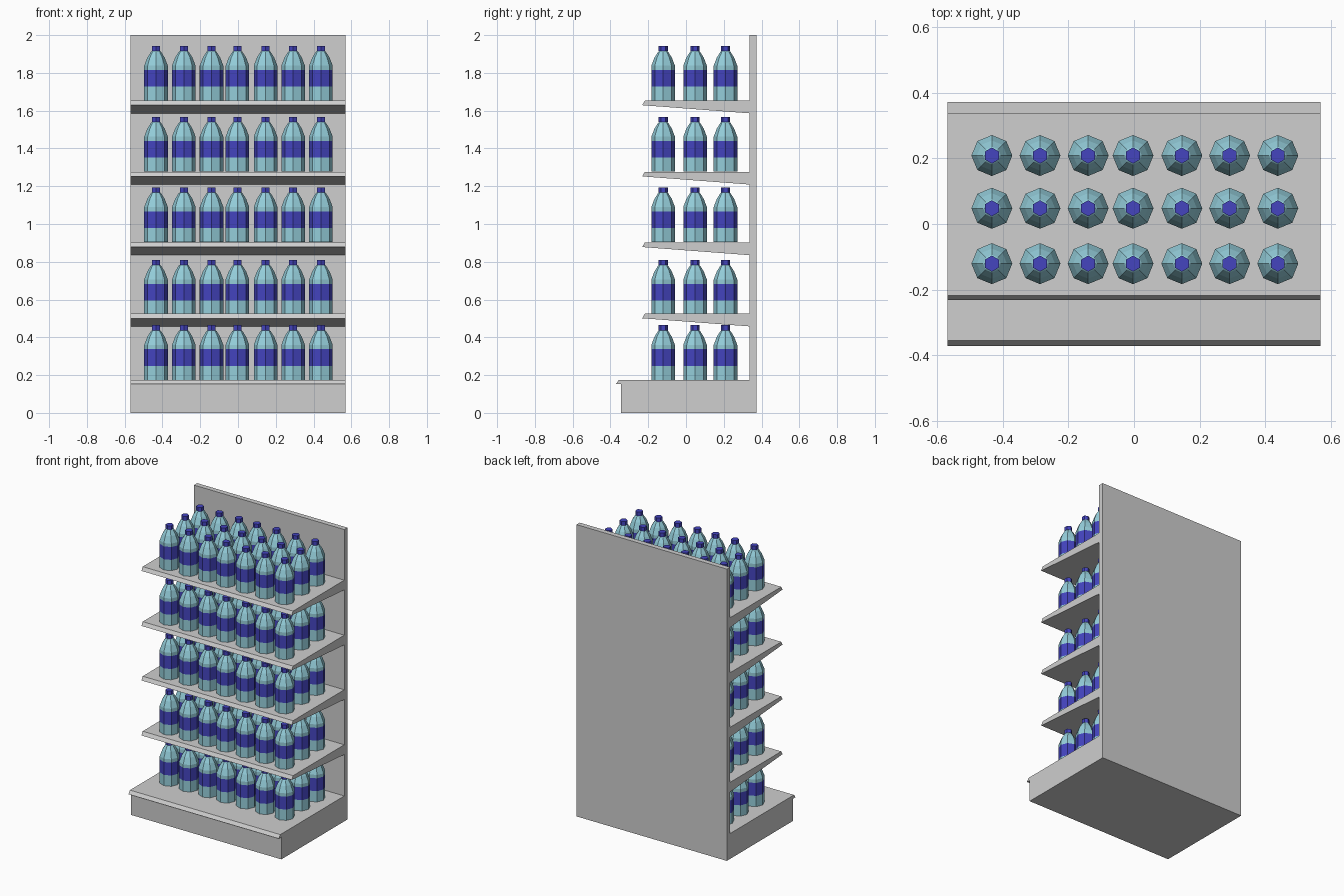
import bpy, bmesh, math

if "Cube" in bpy.data.objects:
    bpy.data.objects.remove(bpy.data.objects["Cube"])


def material(name, rgb):
    m = bpy.data.materials.new(name)
    m.diffuse_color = (*rgb, 1.0)
    m.use_nodes = True
    m.node_tree.nodes["Principled BSDF"].inputs["Base Color"].default_value = m.diffuse_color
    return m


GREY = material("shelf grey", (0.62, 0.62, 0.62))
TEAL = material("bottle teal", (0.30, 0.62, 0.71))
BLUE = material("label blue", (0.058, 0.058, 0.52))

HALF_W = 0.57     # half width of the whole unit
PANEL_Y = 0.337   # front face of the back panel


def finish(bm, name, mats):
    bmesh.ops.recalc_face_normals(bm, faces=bm.faces[:])
    mesh = bpy.data.meshes.new(name)
    bm.to_mesh(mesh)
    bm.free()
    for m in mats:
        mesh.materials.append(m)
    obj = bpy.data.objects.new(name, mesh)
    bpy.context.collection.objects.link(obj)
    return obj


def extrude_profile(name, yz):
    """Sweep a side profile (y, z) across the full width."""
    bm = bmesh.new()
    face = bm.faces.new([bm.verts.new((-HALF_W, y, z)) for y, z in yz])
    ext = bmesh.ops.extrude_face_region(bm, geom=[face])
    moved = [v for v in ext["geom"] if isinstance(v, bmesh.types.BMVert)]
    bmesh.ops.translate(bm, verts=moved, vec=(2 * HALF_W, 0, 0))
    return finish(bm, name, [GREY])


def lathe(bm, rings, sides, start):
    """Stack of (z, radius) rings with closed ends."""
    loops = []
    for z, r in rings:
        loops.append([bm.verts.new((r * math.cos(start + math.tau * i / sides),
                                    r * math.sin(start + math.tau * i / sides), z))
                      for i in range(sides)])
    for a, b in zip(loops, loops[1:]):
        for i in range(sides):
            j = (i + 1) % sides
            bm.faces.new((a[i], a[j], b[j], b[i]))
    bm.faces.new(loops[0][::-1])
    bm.faces.new(loops[-1])


# Back panel, and plinth with a small overhanging lip
extrude_profile("back_panel", [(PANEL_Y, 0), (0.372, 0), (0.372, 2.0), (PANEL_Y, 2.0)])
extrude_profile("base_plinth", [(PANEL_Y, 0), (PANEL_Y, 0.174), (-0.356, 0.174),
                                (-0.372, 0.152), (-0.345, 0.152), (-0.345, 0)])

# Tapered shelves with a bevelled front edge
for n, z in enumerate((0.525, 0.902, 1.276, 1.653)):
    extrude_profile(f"shelf_{n + 1}", [(PANEL_Y, z - 0.067), (PANEL_Y, z),
                                       (-0.218, z), (-0.232, z - 0.024)])

# Bottle: eight-sided body with a label band, six-sided cap
LABEL_LOW, LABEL_HIGH, CAP_LOW = 0.074, 0.162, 0.262
bm = bmesh.new()
lathe(bm, [(0, 0.0625), (LABEL_LOW, 0.0625), (LABEL_HIGH, 0.0625), (0.185, 0.0625),
           (0.228, 0.046), (0.258, 0.027), (CAP_LOW, 0.022)], 8, 0)
lathe(bm, [(CAP_LOW, 0.0245), (0.289, 0.0245)], 6, math.pi / 6)
for f in bm.faces:
    z = f.calc_center_median().z
    f.material_index = int(LABEL_LOW < z < LABEL_HIGH or z > CAP_LOW + 0.005)
first = finish(bm, "bottle", [TEAL, BLUE])
bottle_mesh = first.data
bpy.data.objects.remove(first)

# Seven by three bottles on every level
XS = (-0.434, -0.287, -0.140, -0.003, 0.146, 0.292, 0.439)
YS = (-0.121, 0.048, 0.209)
for level, z in enumerate((0.175, 0.521, 0.905, 1.277, 1.653)):
    for row, y in enumerate(YS):
        for col, x in enumerate(XS):
            b = bpy.data.objects.new(f"bottle_{level + 1}_{row + 1}_{col + 1}", bottle_mesh)
            b.location = (x, y, z)
            bpy.context.collection.objects.link(b)
